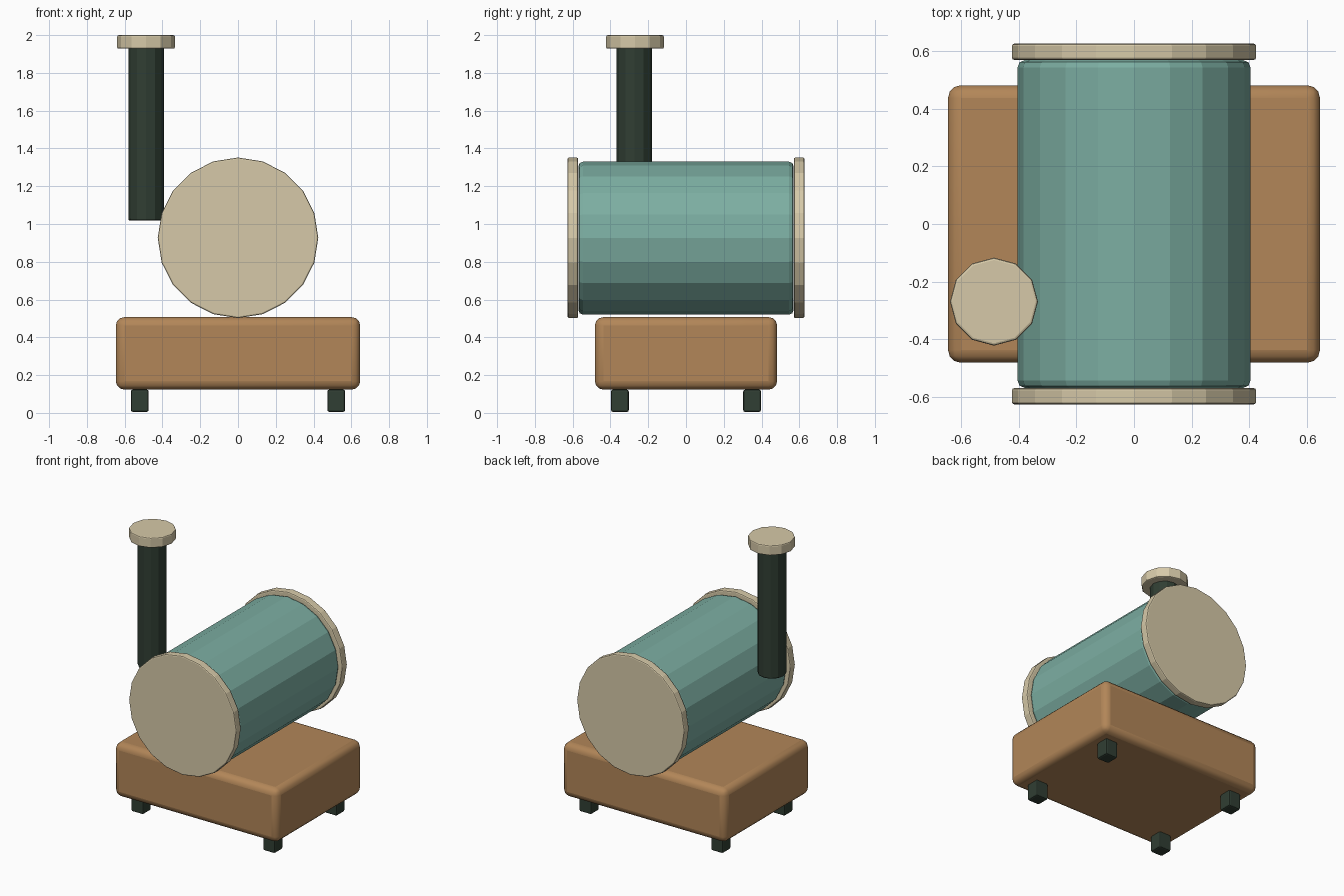
import bpy, math

if "Cube" in bpy.data.objects:
    bpy.data.objects.remove(bpy.data.objects["Cube"])


def srgb(r, g, b):
    f = lambda c: c / 12.92 if c <= 0.04045 else ((c + 0.055) / 1.055) ** 2.4
    return (f(r / 255), f(g / 255), f(b / 255), 1)


def material(name, *rgb):
    m = bpy.data.materials.new(name)
    m.diffuse_color = srgb(*rgb)
    m.use_nodes = True
    m.node_tree.nodes["Principled BSDF"].inputs["Base Color"].default_value = m.diffuse_color
    return m


brown = material("warm_brown", 178, 134, 88)
teal = material("dusty_teal", 124, 174, 162)
cream = material("cream", 214, 201, 168)
dark = material("dark_green", 48, 62, 51)


def finish(ob, name, mat, bevel, segments):
    ob.name = name
    ob.data.materials.append(mat)
    bpy.ops.object.transform_apply(location=False, rotation=True, scale=True)
    mod = ob.modifiers.new("Bevel", "BEVEL")
    mod.width = bevel
    mod.segments = segments
    mod.limit_method = 'ANGLE'
    mod.angle_limit = math.radians(40)
    return ob


def box(name, loc, size, mat, bevel, segments=2):
    bpy.ops.mesh.primitive_cube_add(size=1, location=loc)
    ob = bpy.context.object
    ob.scale = size
    return finish(ob, name, mat, bevel, segments)


def cylinder(name, loc, radius, depth, sides, mat, bevel, segments=2, along_y=False):
    rot = (math.pi / 2, 0, 0) if along_y else (0, 0, 0)
    bpy.ops.mesh.primitive_cylinder_add(vertices=sides, radius=radius, depth=depth,
                                        location=loc, rotation=rot)
    return finish(bpy.context.object, name, mat, bevel, segments)


# Rounded base block
base = box("base", (0, 0, 0.315), (1.294, 0.965, 0.384), brown, 0.045, 3)
bpy.ops.object.shade_smooth_by_angle(angle=math.radians(35))

# Four feet under the base
for sx, side in ((-1, "left"), (1, "right")):
    for sy, end in ((-1, "front"), (1, "back")):
        box(f"{end}_{side}_foot", (sx * 0.52, sy * 0.35, 0.064), (0.094, 0.094, 0.118),
            dark, 0.01)

# Horizontal drum with a wider cap at each end
cylinder("drum", (0, 0, 0.925), 0.405, 1.14, 20, teal, 0.025, 2, True)
for sy, end in ((-1, "front"), (1, "back")):
    cylinder(f"{end}_drum_cap", (0, sy * 0.599, 0.927), 0.425, 0.056, 20, cream, 0.008, 2, True)

# Chimney beside the drum, with its lid
cylinder("chimney", (-0.487, -0.273, 1.48), 0.094, 0.925, 12, dark, 0.01)
cylinder("chimney_lid", (-0.487, -0.27, 1.964), 0.153, 0.072, 12, cream, 0.008)
